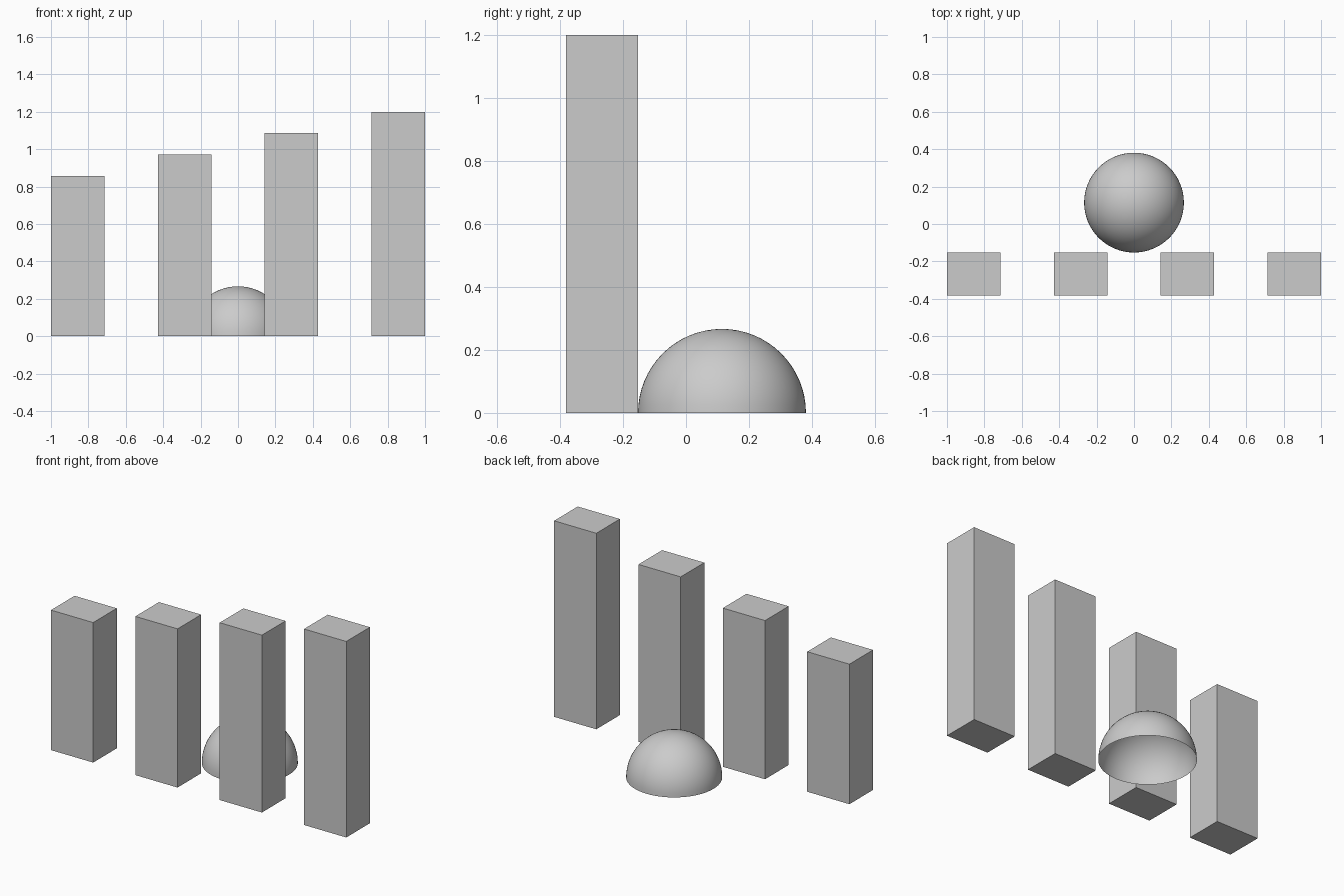
import bpy, bmesh
from mathutils import Matrix, Vector

if "Cube" in bpy.data.objects:
    bpy.data.objects.remove(bpy.data.objects["Cube"])


def add_object(name, bm):
    mesh = bpy.data.meshes.new(name)
    bm.to_mesh(mesh)
    bm.free()
    obj = bpy.data.objects.new(name, mesh)
    bpy.context.collection.objects.link(obj)
    return obj


UNIT = 2 / 7            # pillar width; gaps are the same width
DEPTH = 0.8 * UNIT
RADIUS = 0.2667
HALF_Y = 0.381

# Row of four square-edged pillars, rising step by step to the right
for i in range(4):
    height = (3 + 0.4 * i) * UNIT
    bm = bmesh.new()
    bmesh.ops.create_cube(bm, size=1)
    bm.transform(Matrix.Translation(((2 * i - 3) * UNIT, -HALF_Y + DEPTH / 2, height / 2))
                 @ Matrix.Diagonal((UNIT, DEPTH, height, 1)))
    add_object(f"pillar_{i + 1}", bm)

# Smooth dome behind the pillars: open upper half of a sphere
bm = bmesh.new()
bmesh.ops.create_uvsphere(bm, u_segments=64, v_segments=32, radius=RADIUS)
lower = [v for v in bm.verts if v.co.z < -1e-4]
bmesh.ops.delete(bm, geom=lower, context='VERTS')
bm.transform(Matrix.Translation(Vector((0, HALF_Y - RADIUS, 0))))
for face in bm.faces:
    face.smooth = True
add_object("dome", bm)
